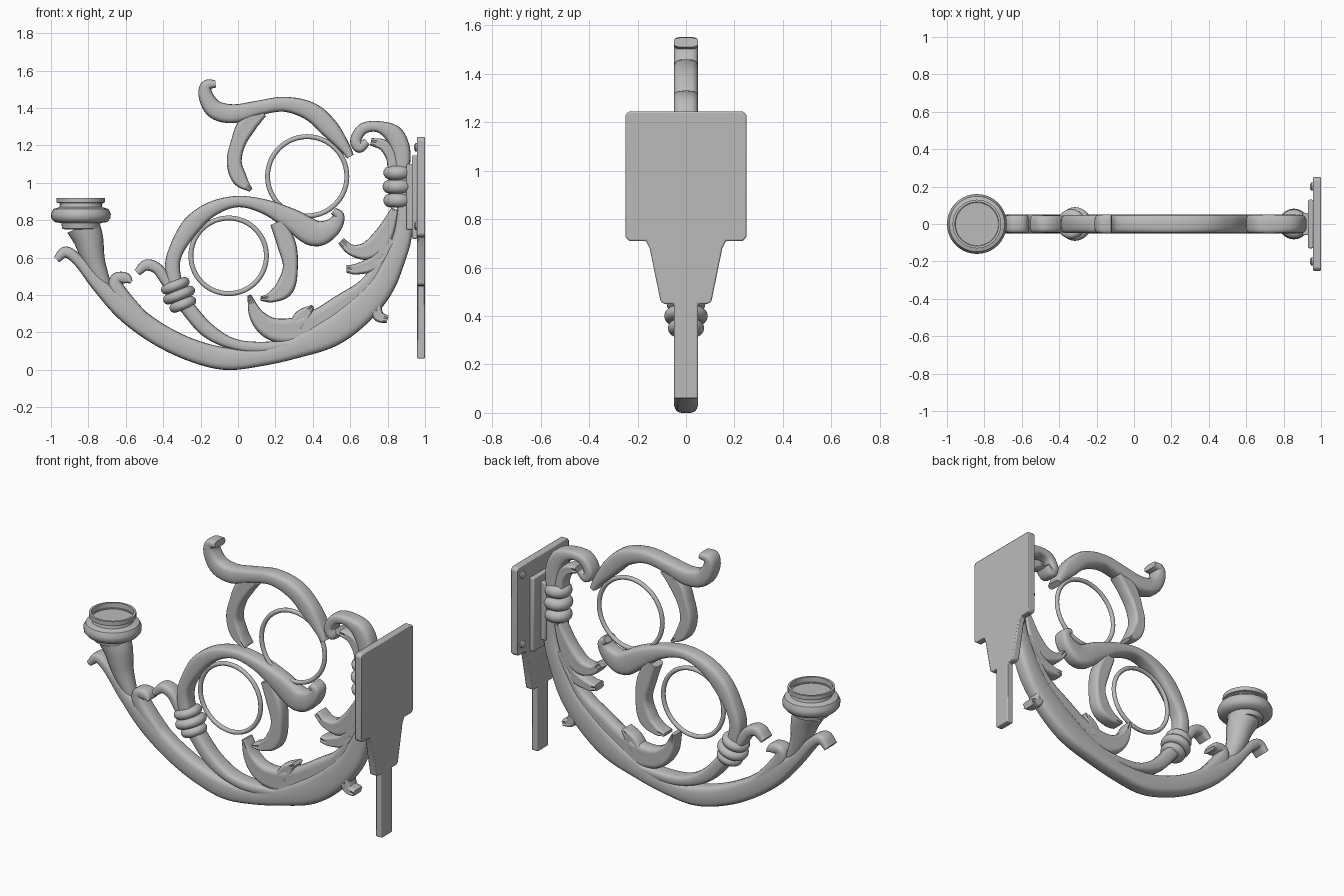
import bpy, bmesh, math
from mathutils import Vector

cube = bpy.data.objects.get("Cube")
if cube:
    bpy.data.objects.remove(cube, do_unlink=True)

metal = bpy.data.materials.new("plain grey metal")
metal.use_nodes = True
metal.diffuse_color = (0.5, 0.5, 0.5, 1)
metal.node_tree.nodes["Principled BSDF"].inputs["Base Color"].default_value = metal.diffuse_color


def finish(name, bm, angle=40, bevel=0):
    """Turn a bmesh into a named, shaded object."""
    bmesh.ops.recalc_face_normals(bm, faces=bm.faces)
    mesh = bpy.data.meshes.new(name)
    bm.to_mesh(mesh)
    bm.free()
    mesh.materials.append(metal)
    ob = bpy.data.objects.new(name, mesh)
    bpy.context.collection.objects.link(ob)
    if bevel:
        mod = ob.modifiers.new("soft edges", "BEVEL")
        mod.width, mod.segments = bevel, 2
    bpy.ops.object.select_all(action="DESELECT")
    ob.select_set(True)
    bpy.context.view_layer.objects.active = ob
    bpy.ops.object.shade_smooth_by_angle(angle=math.radians(angle))
    return ob


def loft(bm, rings, capped=True):
    """Skin a list of closed rings with quads."""
    rows = [[bm.verts.new(p) for p in ring] for ring in rings]
    n = len(rows[0])
    for a, b in zip(rows, rows[1:]):
        for i in range(n):
            j = (i + 1) % n
            bm.faces.new((a[i], a[j], b[j], b[i]))
    if capped:
        bm.faces.new(rows[0])
        bm.faces.new(rows[-1])


def spline(points, steps=6):
    """Catmull-Rom through the points."""
    pts = [Vector(p) / 100 for p in points]
    pts = [pts[0] * 2 - pts[1]] + pts + [pts[-1] * 2 - pts[-2]]
    out = []
    for a, b, c, d in zip(pts, pts[1:], pts[2:], pts[3:]):
        for k in range(steps):
            t = k / steps
            out.append(0.5 * (2 * b + (c - a) * t + (2 * a - 5 * b + 4 * c - d) * t * t
                              + (3 * b - a - 3 * c + d) * t ** 3))
    return out + [pts[-2]]


def scroll(name, points, depth=0.05, groove=0.0, is_round=False, sides=20):
    """Sweep a rounded section along (x, z, half width) in hundredths."""
    path = spline(points)
    rings = []
    for i, p in enumerate(path):
        d = path[min(i + 1, len(path) - 1)] - path[max(i - 1, 0)]
        t = Vector((d.x, d.y)).normalized()
        w = max(p.z, 0.008)
        power = 1 if is_round else 0.6
        ring = []
        for k in range(sides):
            a = math.tau * k / sides
            c, s = math.cos(a), math.sin(a)
            u = math.copysign(abs(c) ** power, c)
            v = math.copysign(abs(s) ** power, s)
            v *= 1 - groove * math.exp(-(u / 0.4) ** 2)
            y = v * (w if is_round else depth)
            ring.append((p.x - t.y * w * u, y, p.y + t.x * w * u))
        rings.append(ring)
    bm = bmesh.new()
    loft(bm, rings)
    return finish(name, bm, 50)


def lathe(name, profile, sides=40):
    """Turn a (radius, height) profile about z."""
    bm = bmesh.new()
    loft(bm, [[(r * math.cos(math.tau * k / sides), r * math.sin(math.tau * k / sides), z)
               for k in range(sides)] for r, z in profile])
    return finish(name, bm)


def collar(name, x, z, tilt, radii, half):
    """Stack of rounded beads around a stem."""
    profile = []
    for i, r in enumerate(radii):
        mid = (i - (len(radii) - 1) / 2) * 2 * half
        for k in range(9):
            a = math.pi * (k / 8 - 0.5)
            profile.append((r - half * (1 - math.cos(a)), mid + half * math.sin(a)))
    ob = lathe(name, profile)
    ob.location, ob.rotation_euler = (x, 0, z), (0, tilt, 0)


def slab(name, outline, x0, x1, bevel):
    """Extrude a (y, z) half outline, mirrored in y, along x."""
    full = outline + [(-y, z) for y, z in reversed(outline)]
    bm = bmesh.new()
    loft(bm, [[(x, y, z) for y, z in full] for x in (x0, x1)])
    finish(name, bm, 40, bevel)


# Wall plate with tapering tail, backing pad and screws
slab("wall_plate", [(0.235, 1.245), (0.25, 1.23), (0.25, 0.725), (0.235, 0.71), (0.165, 0.71),
                    (0.15, 0.68), (0.105, 0.46), (0.09, 0.45), (0.05, 0.45), (0.05, 0.06)],
     0.957, 1.0, 0.006)
slab("backing_pad", [(0.13, 1.147), (0.13, 0.7)], 0.93, 0.96, 0.008)
slab("pad_boss", [(0.06, 1.1), (0.06, 0.75)], 0.9, 0.935, 0.006)
for side in (-1, 1):
    for height in (1.19, 0.77):
        screw = lathe("plate_screw", [(0.022, 0), (0.022, 0.012), (0.012, 0.018)], 16)
        screw.location = (0.96, side * 0.2, height)
        screw.rotation_euler = (0, -math.pi / 2, 0)

# Main arm, ending in an outer curl
scroll("main_arm", [(88, 110, 4), (89, 88, 4), (88, 72, 5), (83, 58, 6), (76, 44, 7), (64, 31, 8),
                    (49, 20, 8), (30, 12, 6), (12, 7, 5), (-7, 6, 6), (-26, 11, 6), (-44, 20, 6),
                    (-60, 32, 6), (-74, 45, 4), (-85, 58, 3), (-92, 63, 3), (-97, 59, 2)])
scroll("arm_inner_leaf", [(-47, 24, 3), (-59, 36, 4), (-65, 44, 4), (-65, 49, 3), (-60, 49, 3),
                          (-57, 47, 1)], 0.048)

# Candle cup on a flared horn
scroll("cup_horn", [(-68, 36, 2), (-72, 46, 4), (-77, 58, 6), (-80, 70, 8), (-83, 77, 9)],
       is_round=True)
cup = lathe("candle_cup", [(0.08, 0.75), (0.1, 0.755), (0.105, 0.785), (0.14, 0.79), (0.158, 0.81),
                           (0.16, 0.835), (0.148, 0.86), (0.115, 0.87), (0.11, 0.89), (0.13, 0.895),
                           (0.13, 0.92), (0.117, 0.92), (0.115, 0.885)])
cup.location.x = -0.84

# Inner branch looping over the lower ring
scroll("inner_branch", [(38, 15, 2), (13, 12, 3), (-3, 14, 3), (-16, 21, 4), (-26, 32, 4),
                        (-32, 41, 4), (-35, 54, 4), (-33, 64, 4), (-25, 77, 5), (-14, 86, 4),
                        (0, 90, 3), (15, 87, 4), (29, 80, 6), (41, 73, 7), (50, 76, 5),
                        (54, 82, 3), (51, 85, 2)], 0.049)
scroll("branch_curl", [(-54, 52, 2), (-49, 56, 3), (-43, 54, 3), (-38, 47, 3), (-35, 43, 3)], 0.045)
collar("branch_collar", -0.315, 0.4, math.radians(-22), (0.075, 0.09, 0.08), 0.027)

# Top scroll with its curl
scroll("upper_scroll", [(-12, 153, 2), (-17, 152, 3), (-17, 146, 4), (-12, 139, 5), (-2, 137, 5),
                        (11, 140, 4), (25, 142, 4), (39, 138, 5), (49, 129, 5), (57, 119, 3),
                        (60, 114, 2)])

# Hook above the wall collar
scroll("wall_hook", [(88, 108, 4), (87, 118, 5), (83, 126, 5), (75, 130, 3), (67, 129, 3),
                     (63, 123, 3), (65, 119, 3), (69, 122, 2)])
collar("wall_collar", 0.855, 0.98, 0, (0.078, 0.082, 0.078), 0.037)

# Leaves: grooved tapering scrolls
leaves = {
    "hook_leaf": [(71, 122, 2), (78, 120, 3), (82, 114, 3), (83, 108, 3)],
    "wall_leaf": [(55, 69, 2), (61, 64, 3), (70, 64, 5), (78, 72, 5), (84, 86, 2)],
    "wall_lower_leaf": [(58, 54, 2), (64, 54, 3), (74, 58, 4), (82, 70, 3)],
    "tail_leaf": [(82, 54, 3), (78, 43, 4), (74, 36, 3), (75, 29, 3), (80, 27, 2)],
    "arm_leaf": [(6, 40, 1), (10, 29, 4), (18, 22, 6), (30, 21, 7), (44, 25, 8), (57, 33, 8),
                 (70, 44, 6), (80, 60, 4)],
    "arm_leaf_tip": [(31, 24, 4), (35, 29, 4), (40, 34, 1)],
    "branch_leaf": [(21, 79, 4), (26, 67, 5), (28, 55, 4), (25, 44, 5), (18, 39, 3), (12, 38, 1)],
    "upper_leaf": [(13, 138, 3), (5, 131, 5), (0, 121, 4), (-2, 111, 4), (1, 102, 4), (7, 96, 1)],
}
for name, points in leaves.items():
    scroll(name, points, 0.047, groove=0.2)

# Plain rings held by the scrolls
for name, x, z, radius in (("upper_ring", 0.37, 1.035, 0.212), ("lower_ring", -0.05, 0.61, 0.202)):
    bpy.ops.mesh.primitive_torus_add(major_radius=radius, minor_radius=0.013, major_segments=64,
                                     minor_segments=12, location=(x, 0, z),
                                     rotation=(math.pi / 2, 0, 0))
    ring = bpy.context.object
    ring.name = name
    ring.data.materials.append(metal)
    bpy.ops.object.shade_smooth_by_angle(angle=math.radians(60))
